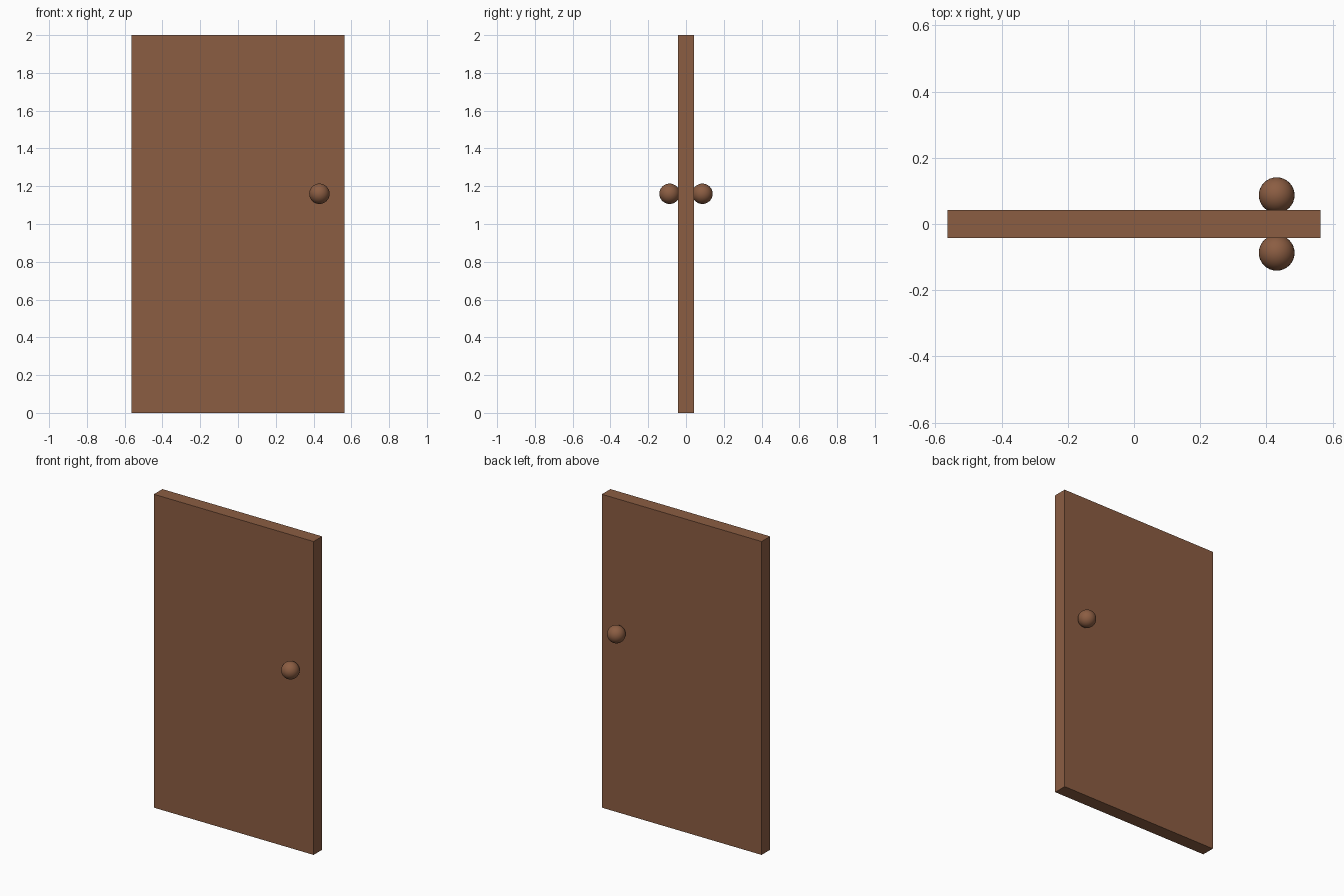
import bpy

if "Cube" in bpy.data.objects:
    bpy.data.objects.remove(bpy.data.objects["Cube"])

WIDTH, DEPTH, HEIGHT = 1.128, 0.086, 2.0
KNOB_R, KNOB_X, KNOB_Y, KNOB_Z = 0.054, 0.431, 0.087, 1.16

wood = bpy.data.materials.new("brown_wood")
wood.diffuse_color = (0.26, 0.11, 0.055, 1)
wood.use_nodes = True
wood.node_tree.nodes["Principled BSDF"].inputs["Base Color"].default_value = wood.diffuse_color

# Door slab
bpy.ops.mesh.primitive_cube_add(size=1, location=(0, 0, HEIGHT / 2))
slab = bpy.context.object
slab.name = "door_slab"
slab.scale = (WIDTH, DEPTH, HEIGHT)
bpy.ops.object.transform_apply(location=False, rotation=False, scale=True)
slab.data.materials.append(wood)

# Round knob on each face, slightly sunk into the slab
for name, side in (("front_knob", -1), ("back_knob", 1)):
    bpy.ops.mesh.primitive_uv_sphere_add(
        segments=32, ring_count=16, radius=KNOB_R,
        location=(KNOB_X, side * KNOB_Y, KNOB_Z))
    knob = bpy.context.object
    knob.name = name
    bpy.ops.object.shade_smooth()
    knob.data.materials.append(wood)
